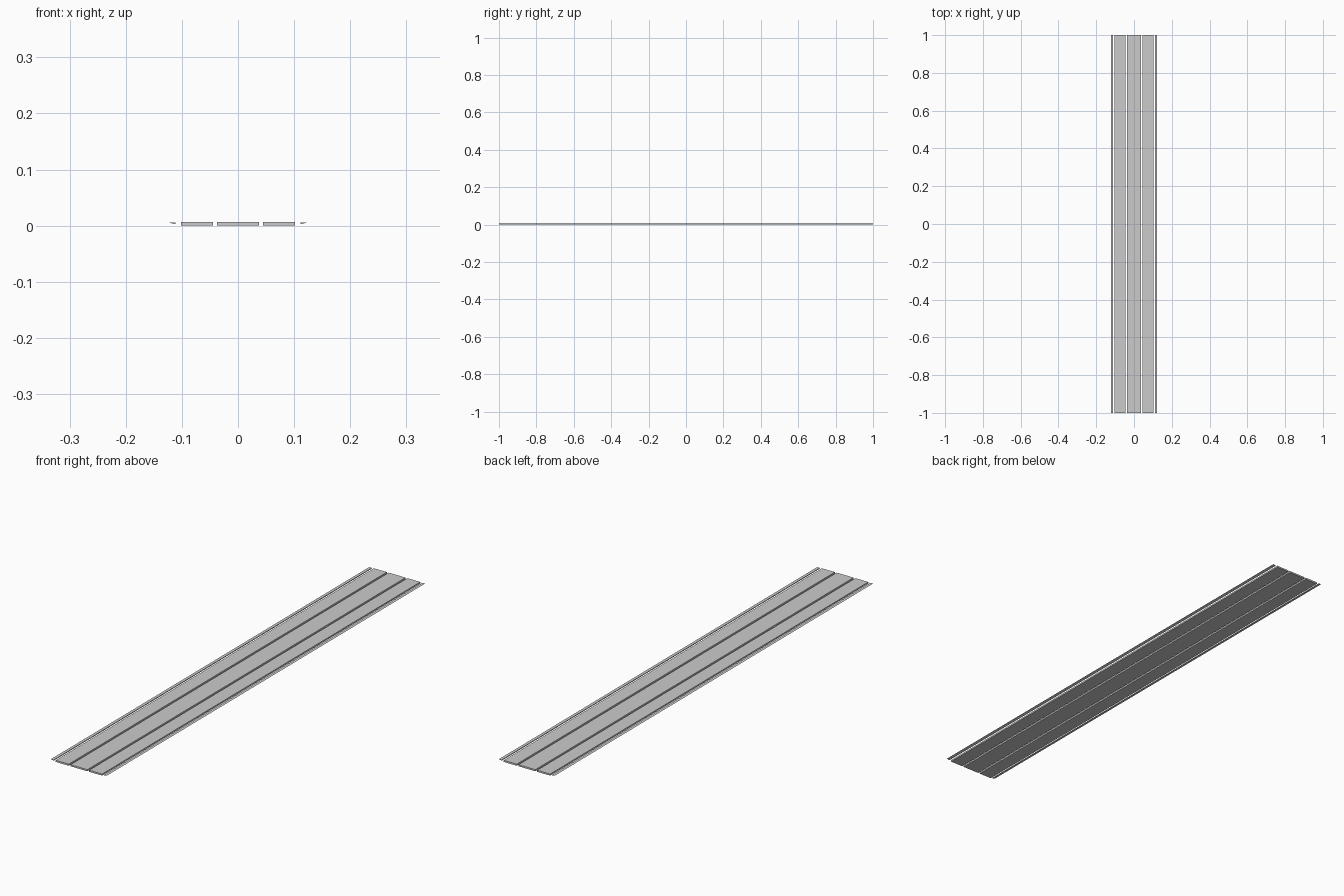
import bpy

if "Cube" in bpy.data.objects:
    bpy.data.objects.remove(bpy.data.objects["Cube"])

HALF_LENGTH = 1.0


def extrude_profile(name, profile):
    """Closed prism: an (x, z) profile swept along the full length in y."""
    n = len(profile)
    verts = [(x, y, z) for y in (-HALF_LENGTH, HALF_LENGTH) for x, z in profile]
    faces = [tuple(range(n)), tuple(reversed(range(n, 2 * n)))]
    faces += [(i, i + n, (i + 1) % n + n, (i + 1) % n) for i in range(n)]
    mesh = bpy.data.meshes.new(name)
    mesh.from_pydata(verts, [], faces)
    obj = bpy.data.objects.new(name, mesh)
    bpy.context.collection.objects.link(obj)
    return obj


def plank(name, x0, x1, top=0.0065):
    return extrude_profile(name, [(x0, 0), (x1, 0), (x1, top), (x0, top)])


# Three flat planks
plank("centre_plank", -0.037, 0.037)
plank("left_plank", -0.102, -0.045)
plank("right_plank", 0.045, 0.102)

# Thin wedge trims tapering outwards along both long edges
extrude_profile("right_edge_trim", [(0.111, 0.0025), (0.123, 0.0055), (0.111, 0.0055)])
extrude_profile("left_edge_trim", [(-0.111, 0.0055), (-0.123, 0.0055), (-0.111, 0.0025)])
